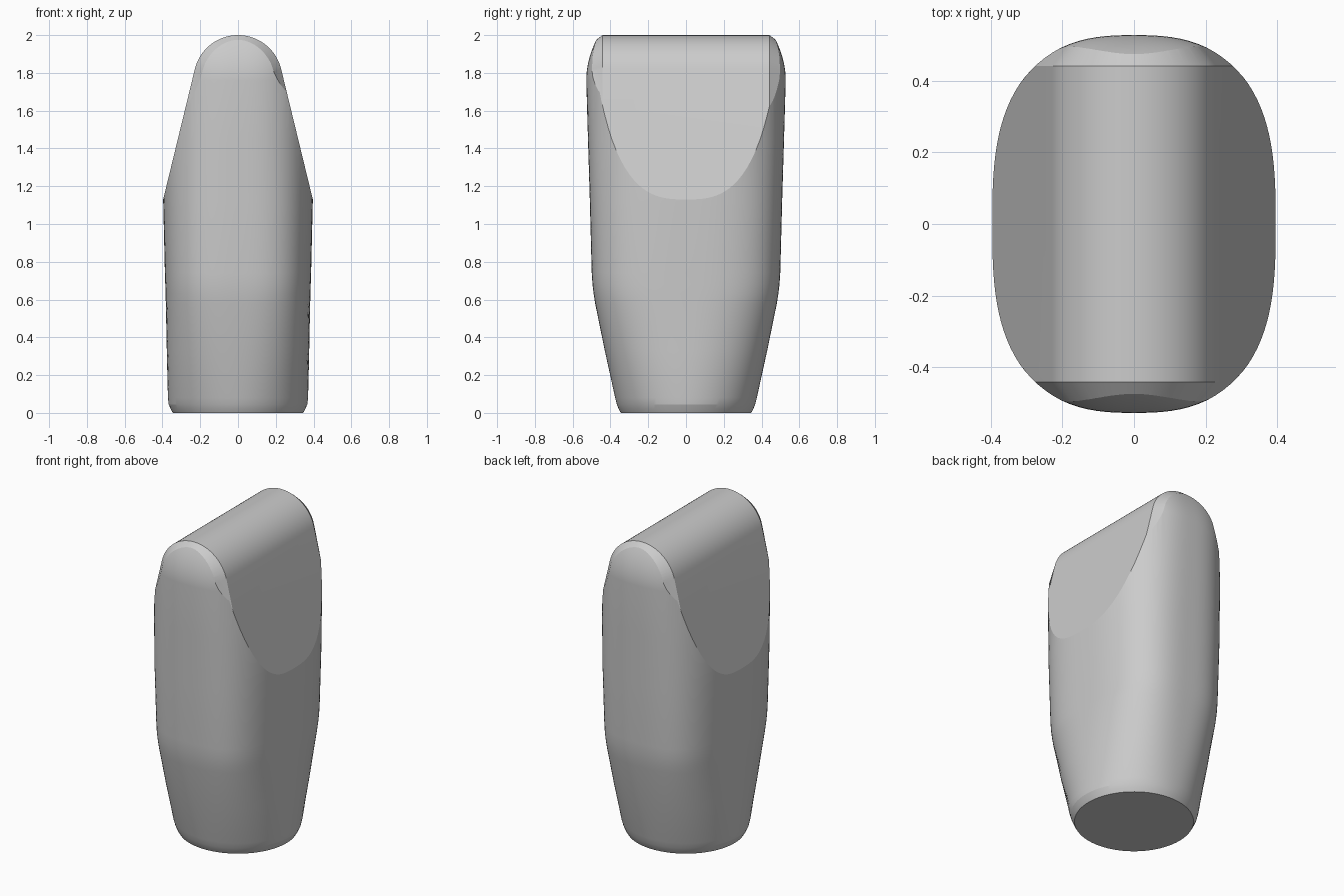
import bpy
import bmesh
from math import sin, cos, pi, radians

if "Cube" in bpy.data.objects:
    bpy.data.objects.remove(bpy.data.objects["Cube"])

SEGMENTS = 128

# Single plain grey material
grey = bpy.data.materials.new("plain grey")
grey.use_nodes = True
colour = (0.6, 0.6, 0.6, 1)
grey.diffuse_color = colour
grey.node_tree.nodes["Principled BSDF"].inputs["Base Color"].default_value = colour


def loft(name, rings):
    """Skin a closed solid over a list of rings with equal point counts."""
    bm = bmesh.new()
    rows = [[bm.verts.new(p) for p in ring] for ring in rings]
    n = len(rows[0])
    for low, high in zip(rows, rows[1:]):
        for i in range(n):
            j = (i + 1) % n
            bm.faces.new((low[i], low[j], high[j], high[i]))
    bm.faces.new(rows[0][::-1])
    bm.faces.new(rows[-1])
    bmesh.ops.recalc_face_normals(bm, faces=bm.faces)
    mesh = bpy.data.meshes.new(name)
    bm.to_mesh(mesh)
    bm.free()
    mesh.materials.append(grey)
    obj = bpy.data.objects.new(name, mesh)
    bpy.context.collection.objects.link(obj)
    return obj


def section(z, a, b, power):
    """Rounded outline with half widths a and b."""
    ring = []
    for i in range(SEGMENTS):
        t = 2 * pi * i / SEGMENTS
        c, s = cos(t), sin(t)
        r = (abs(c / a) ** power + abs(s / b) ** power) ** (-1 / power)
        ring.append((r * c, r * s, z))
    return ring


# Body: round foot growing into a squarish outline (height, half x, half y, power)
rows = [(0, 0.345, 0.345, 2), (0.02, 0.356, 0.356, 2), (0.045, 0.367, 0.366, 2),
        (0.08, 0.371, 0.375, 2.05), (0.33, 0.377, 0.43, 2.4), (0.58, 0.382, 0.481, 2.75),
        (0.63, 0.384, 0.489, 2.8), (0.68, 0.385, 0.495, 2.85), (0.74, 0.387, 0.499, 2.85),
        (1.12, 0.396, 0.509, 2.85), (1.45, 0.4, 0.519, 2.75), (1.76, 0.4, 0.528, 2.65)]
# Domed ends, pulled in toward the crest
for i in range(1, 13):
    u = i / 12
    rows.append((1.76 + 0.25 * u, 0.4, 0.528 - 0.072 * u ** 2, 2.65))
body = loft("tapered_body", [section(*row) for row in rows])


def wedge_ring(y, inset):
    """Wedge outline with a round crest; inset shrinks only the crest."""
    tilt = radians(13.7)
    pts = [(0.452, -0.1), (0.452, 0.9)]
    for i in range(33):
        t = tilt + (pi - 2 * tilt) * i / 32
        r = 0.235 - inset
        pts.append((r * cos(t), 1.765 + r * sin(t)))
    pts += [(-0.452, 0.9), (-0.452, -0.1)]
    return [(x, y, z) for x, z in pts]


# Wedge cutter: full profile along the crest, chamfered beyond both ends
wedge = loft("wedge_cutter", [wedge_ring(-0.56, 0.09), wedge_ring(-0.442, 0),
                              wedge_ring(0.442, 0), wedge_ring(0.56, 0.09)])
wedge.hide_render = True

# Trim the body to the wedge
trim = body.modifiers.new("wedge trim", "BOOLEAN")
trim.operation = "INTERSECT"
trim.solver = "EXACT"
trim.object = wedge
bpy.context.view_layer.objects.active = body
body.select_set(True)
bpy.ops.object.modifier_apply(modifier=trim.name)
bpy.data.objects.remove(wedge)
bpy.ops.object.shade_smooth_by_angle(angle=radians(11))
